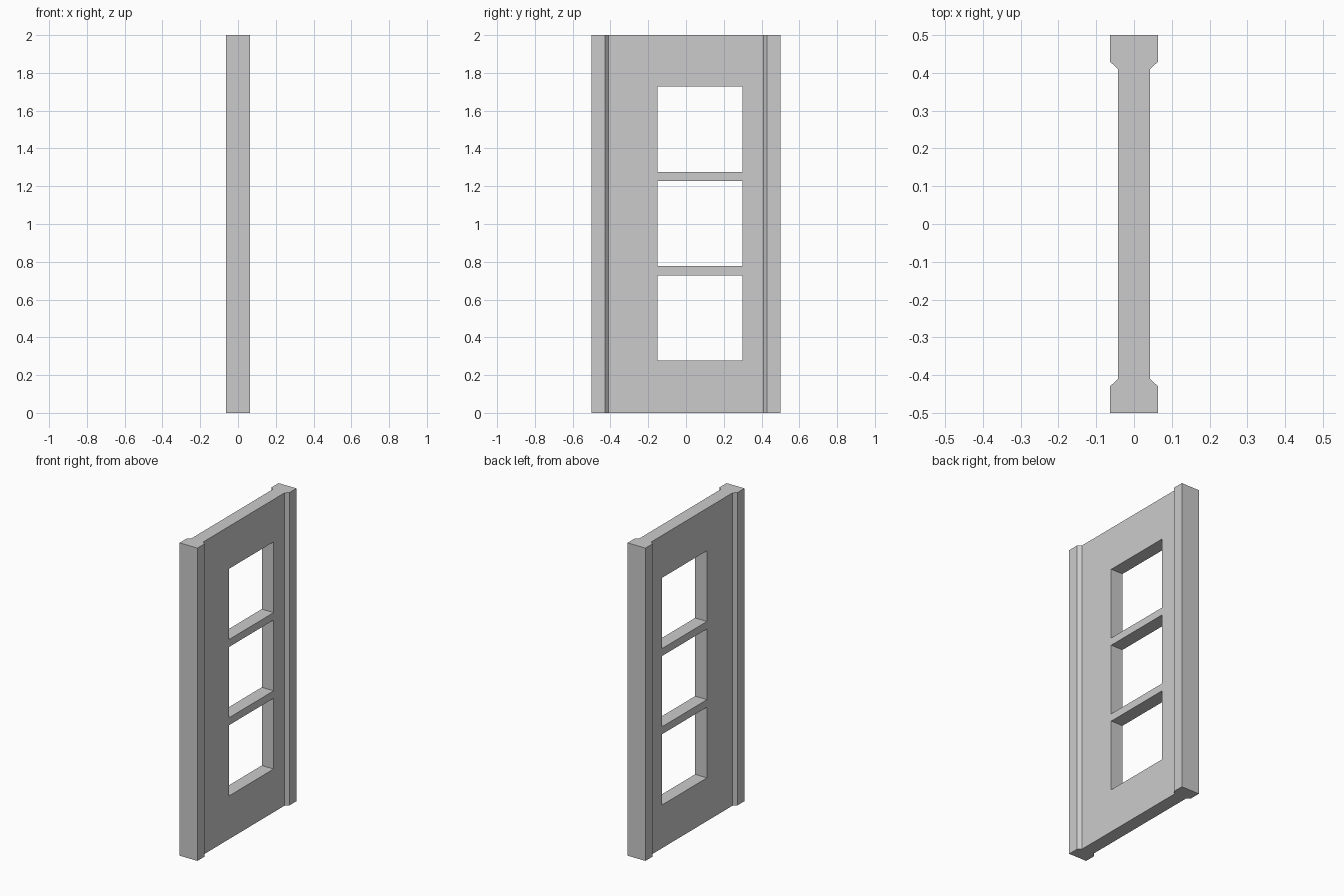
import bpy, bmesh
from mathutils import Matrix, Vector

if "Cube" in bpy.data.objects:
    bpy.data.objects.remove(bpy.data.objects["Cube"])

HEIGHT = 2.0


def make_object(name, bm):
    bmesh.ops.recalc_face_normals(bm, faces=bm.faces[:])
    mesh = bpy.data.meshes.new(name)
    bm.to_mesh(mesh)
    bm.free()
    obj = bpy.data.objects.new(name, mesh)
    bpy.context.collection.objects.link(obj)
    return obj


# Wall panel: plan outline with a chamfered post at each end, extruded upward
quarter = [(0.063, 0.5), (0.063, 0.429), (0.042, 0.41)]
right_side = quarter + [(x, -y) for x, y in reversed(quarter)]
outline = right_side + [(-x, y) for x, y in reversed(right_side)]

bm = bmesh.new()
base = bm.faces.new([bm.verts.new((x, y, 0)) for x, y in outline])
result = bmesh.ops.extrude_face_region(bm, geom=[base], use_keep_orig=True)
top = [g for g in result["geom"] if isinstance(g, bmesh.types.BMVert)]
bmesh.ops.translate(bm, verts=top, vec=Vector((0, 0, HEIGHT)))
panel = make_object("wall_panel", bm)

# Window cutters: three equal square openings stacked off-centre
bm = bmesh.new()
for i in range(3):
    place = Matrix.Translation((0, 0.074, 0.5025 + 0.5 * i))
    size = Matrix.Diagonal((0.4, 0.452, 0.452, 1))
    bmesh.ops.create_cube(bm, size=1, matrix=place @ size)
cutter = make_object("window_cutter", bm)
cutter.hide_render = True
cutter.display_type = 'WIRE'

# Cut the windows through the panel
cut = panel.modifiers.new("windows", 'BOOLEAN')
cut.operation = 'DIFFERENCE'
cut.solver = 'EXACT'
cut.object = cutter
